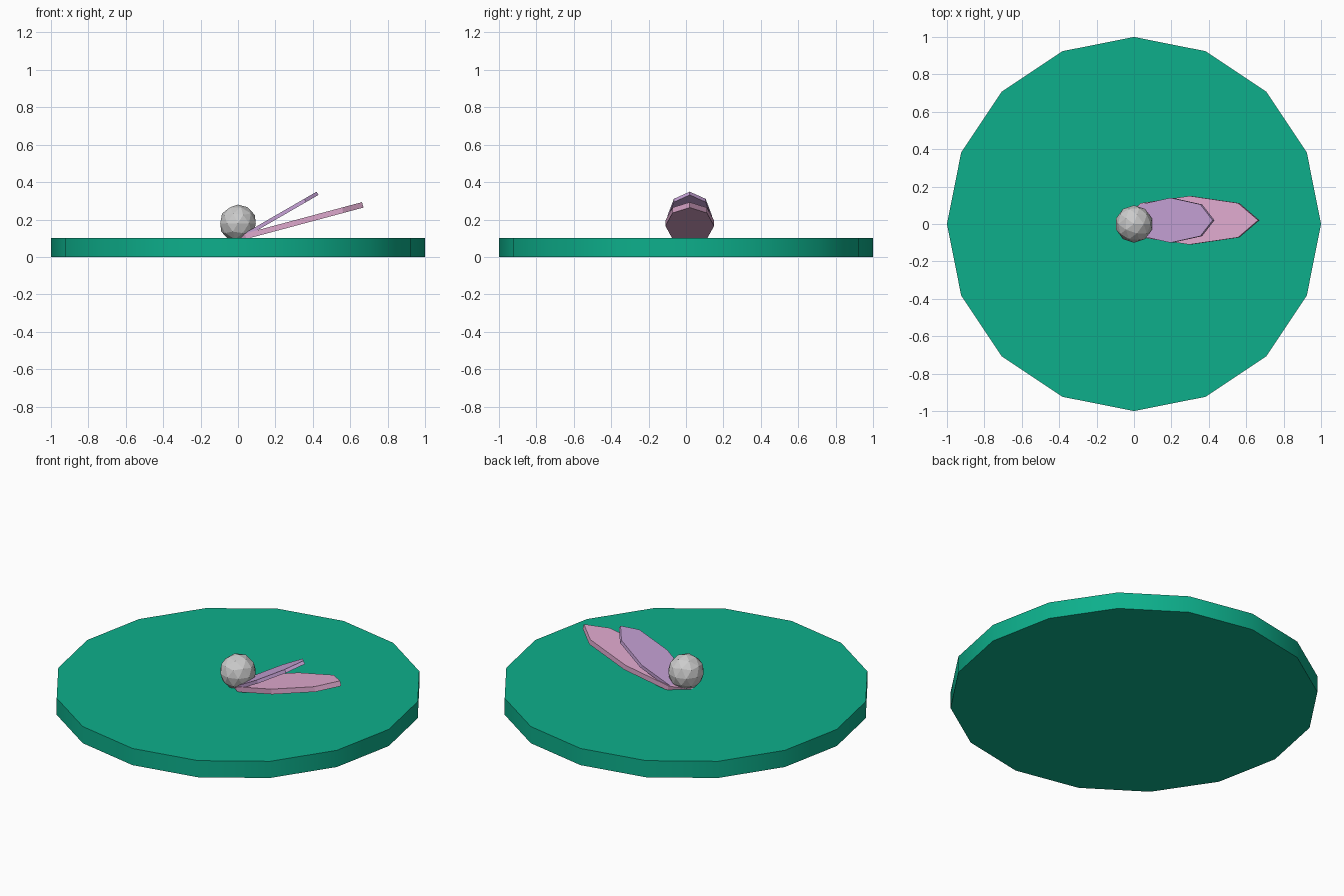
import bpy
from math import radians

if "Cube" in bpy.data.objects:
    bpy.data.objects.remove(bpy.data.objects["Cube"])


def paint(obj, name, rgb):
    mat = bpy.data.materials.new(name)
    mat.diffuse_color = (*rgb, 1)
    mat.use_nodes = True
    mat.node_tree.nodes["Principled BSDF"].inputs["Base Color"].default_value = mat.diffuse_color
    obj.data.materials.append(mat)


# Floating leaf pad
bpy.ops.mesh.primitive_cylinder_add(vertices=16, radius=1, depth=0.1, location=(0, 0, 0.05))
pad = bpy.context.object
pad.name = "leaf_pad"
bpy.ops.object.shade_smooth_by_angle(angle=radians(30))
paint(pad, "leaf_green", (0.004, 0.43, 0.26))

# Flower centre
bpy.ops.mesh.primitive_ico_sphere_add(subdivisions=2, radius=0.1, location=(0, 0, 0.18))
bpy.context.object.name = "flower_centre"


# Petals: stretched eight-sided discs tilted up away from the centre
def petal(name, x, z, length, width, thick, tilt, rgb):
    bpy.ops.mesh.primitive_cylinder_add(vertices=8, radius=1, depth=1,
                                        location=(x, 0.02, z),
                                        rotation=(0, -radians(tilt), 0))
    obj = bpy.context.object
    obj.name = name
    obj.scale = (length, width, thick)
    paint(obj, name + "_colour", rgb)


petal("outer_petal", 0.30, 0.18, 0.38, 0.13, 0.03, 15, (0.74, 0.40, 0.62))
petal("inner_petal", 0.20, 0.21, 0.26, 0.12, 0.02, 30, (0.58, 0.37, 0.69))
